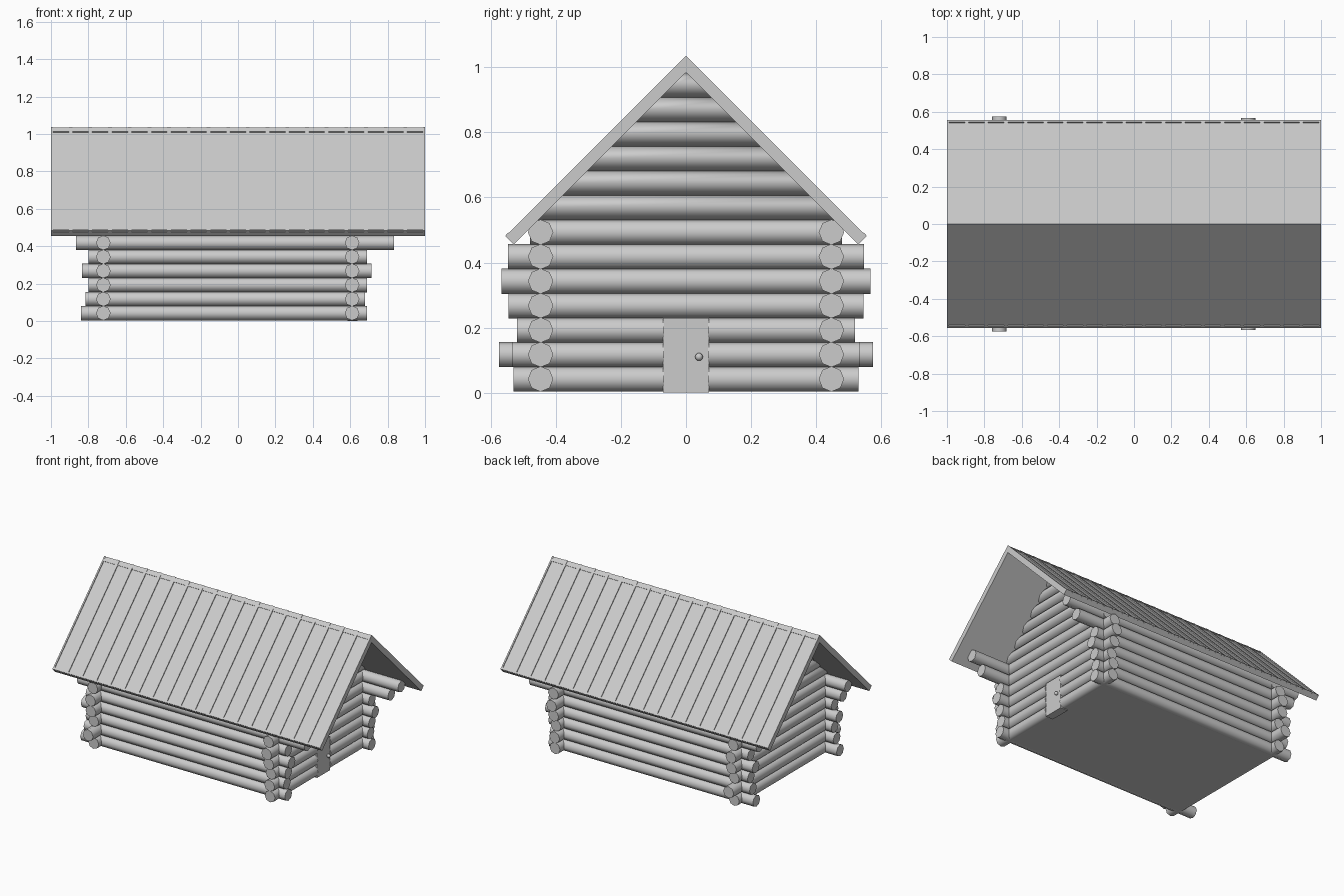
import bpy, bmesh
from math import pi, sqrt, radians
from mathutils import Matrix, Vector

if "Cube" in bpy.data.objects:
    bpy.data.objects.remove(bpy.data.objects["Cube"])

R, STEP, Z0 = 0.039, 0.0752, 0.042
X_LEFT, X_RIGHT, Y_WALL = -0.72, 0.61, 0.447
APEX_IN, APEX_OUT = 0.985, 1.028
DOOR = 0.068


def finish(bm, name, smooth=False):
    bmesh.ops.recalc_face_normals(bm, faces=bm.faces)
    me = bpy.data.meshes.new(name)
    bm.to_mesh(me)
    bm.free()
    ob = bpy.data.objects.new(name, me)
    bpy.context.collection.objects.link(ob)
    if smooth:
        bpy.ops.object.select_all(action='DESELECT')
        ob.select_set(True)
        bpy.context.view_layer.objects.active = ob
        bpy.ops.object.shade_smooth_by_angle(angle=radians(50))
    return ob


def box(name, lo, hi):
    bm = bmesh.new()
    lo, hi = Vector(lo), Vector(hi)
    bmesh.ops.create_cube(bm, size=1, matrix=Matrix.Translation((lo + hi) / 2)
                          @ Matrix.Diagonal((*(hi - lo), 1)))
    return finish(bm, name)


def log(name, axis, a, b, other, z, trim=False):
    bm = bmesh.new()
    mid = (a + b) / 2
    if axis == 'x':
        m = Matrix.Translation((mid, other, z)) @ Matrix.Rotation(pi / 2, 4, 'Y')
    else:
        m = Matrix.Translation((other, mid, z)) @ Matrix.Rotation(pi / 2, 4, 'X')
    bmesh.ops.create_cone(bm, cap_ends=True, segments=8, radius1=R, radius2=R,
                          depth=b - a, matrix=m)
    if trim:  # cut gable logs along the roof slopes
        for s in (-1, 1):
            r = bmesh.ops.bisect_plane(bm, geom=bm.verts[:] + bm.edges[:] + bm.faces[:],
                                       plane_co=(0, 0, APEX_IN + 0.003),
                                       plane_no=(0, s, 1), clear_outer=True)
            cut = [e for e in r['geom_cut'] if isinstance(e, bmesh.types.BMEdge)]
            bmesh.ops.holes_fill(bm, edges=cut)
    return finish(bm, name, True)


# Long side wall logs
long_ends = [(-0.84, 0.69), (-0.815, 0.68), (-0.80, 0.69), (-0.835, 0.715),
             (-0.80, 0.69), (-0.865, 0.835), (-0.90, 0.91)]
for i, (a, b) in enumerate(long_ends):
    for s, side in ((-1, 'front'), (1, 'back')):
        log(f'{side}_wall_log_{i}', 'x', a, b, s * Y_WALL, Z0 + i * STEP)

# End wall logs, split around the door on the right
left_half = [0.515, 0.575, 0.515, 0.545, 0.55, 0.525, 0.48]
right_half = [0.53, 0.535, 0.52, 0.545, 0.567, 0.547, 0.48]
for i in range(7):
    z = Z0 + i * STEP
    log(f'left_wall_log_{i}', 'y', -left_half[i], left_half[i], X_LEFT, z)
    h = right_half[i]
    if i < 3:
        log(f'right_wall_log_{i}_a', 'y', -h, -DOOR, X_RIGHT, z)
        log(f'right_wall_log_{i}_b', 'y', DOOR, h, X_RIGHT, z)
    else:
        log(f'right_wall_log_{i}', 'y', -h, h, X_RIGHT, z)

# Gable logs
for i in range(7, 13):
    z = Z0 + i * STEP
    for x, side in ((X_LEFT, 'left'), (X_RIGHT, 'right')):
        log(f'{side}_gable_log_{i}', 'y', -0.5, 0.5, x, z, True)

# Floor and door
box('floor', (X_LEFT, -Y_WALL, 0.006), (X_RIGHT, Y_WALL, 0.04))
box('door', (0.585, -0.07, 0), (0.64, 0.07, 0.23))
bm = bmesh.new()
bmesh.ops.create_uvsphere(bm, u_segments=12, v_segments=8, radius=0.012,
                          matrix=Matrix.Translation((0.65, 0.04, 0.11)))
finish(bm, 'door_knob', True)


def roof_strip(name, x0, x1, outer, inner, reach):
    # Bent 45 degree band, ends cut square to the slope
    t = (outer - inner) / 2
    prof = [(0, outer), (reach, outer - reach),
            (reach - t, outer - reach - t), (0, inner)]
    prof += [(-y, z) for y, z in (prof[2], prof[1])]
    bm = bmesh.new()
    f = bm.faces.new([bm.verts.new((x0, y, z)) for y, z in prof])
    r = bmesh.ops.extrude_face_region(bm, geom=[f])
    bmesh.ops.translate(bm, vec=(x1 - x0, 0, 0),
                        verts=[v for v in r['geom'] if isinstance(v, bmesh.types.BMVert)])
    bmesh.ops.triangulate(bm, faces=[g for g in bm.faces if len(g.verts) > 4])
    return finish(bm, name)


# Roof sheet, standing seams, ridge cap
roof_strip('roof', -1, 1, APEX_OUT, APEX_IN, 0.551)
for k in range(20):
    x = -1 + 2 * k / 19
    roof_strip(f'roof_seam_{k}', max(-1, x - 0.01), min(1, x + 0.01),
               1.036, APEX_OUT - 0.004, 0.555)
roof_strip('ridge_cap', -1, 1, 1.034, APEX_OUT - 0.004, 0.022)
for s in (-1, 1):  # raised eave edge
    bm = bmesh.new()
    bmesh.ops.create_cube(bm, size=1, matrix=Matrix.Translation((0, s * 0.547, 0.484))
                          @ Matrix.Rotation(-s * pi / 4, 4, 'X')
                          @ Matrix.Diagonal((2, 0.012, 0.01, 1)))
    finish(bm, 'front_eave_edge' if s < 0 else 'back_eave_edge')
